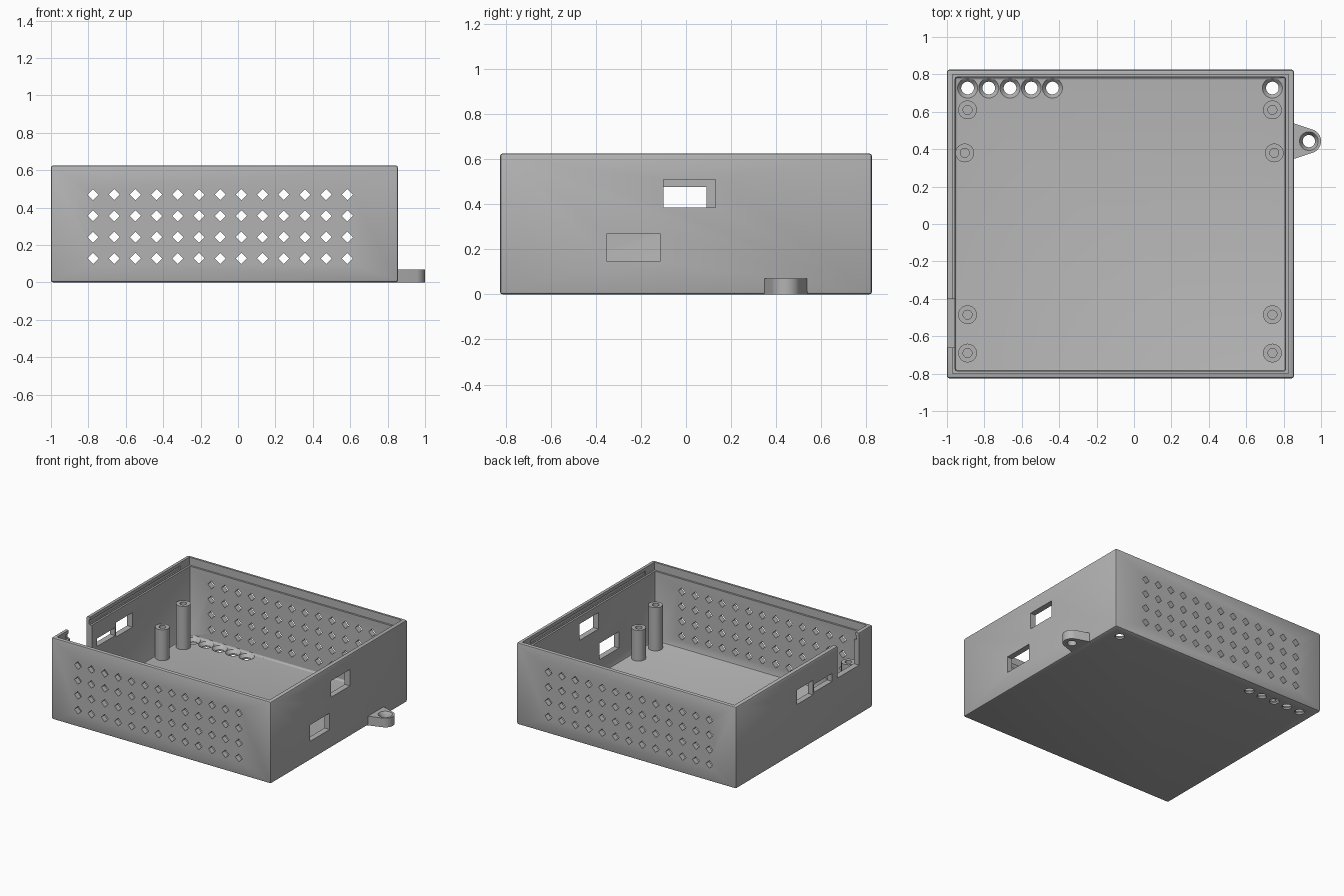
import bpy, bmesh, math
from mathutils import Matrix, Vector

if "Cube" in bpy.data.objects:
    bpy.data.objects.remove(bpy.data.objects["Cube"], do_unlink=True)

# Single grey plastic
grey = bpy.data.materials.new("grey_plastic")
grey.use_nodes = True
GREY = (0.45, 0.45, 0.45, 1)
grey.diffuse_color = GREY
grey.node_tree.nodes["Principled BSDF"].inputs["Base Color"].default_value = GREY

X0, X1, Y, TOP = -1.0, 0.855, 0.825, 0.625
FLOOR, LEDGE = 0.035, 0.565


def add_box(bm, x0, x1, y0, y1, z0, z1):
    m = Matrix.Translation(((x0 + x1) / 2, (y0 + y1) / 2, (z0 + z1) / 2))
    size = Matrix.Diagonal((x1 - x0, y1 - y0, z1 - z0, 1))
    return bmesh.ops.create_cube(bm, size=1, matrix=m @ size)["verts"]


def add_cone(bm, x, y, z0, z1, r0, r1, sides=32):
    m = Matrix.Translation((x, y, (z0 + z1) / 2))
    bmesh.ops.create_cone(bm, cap_ends=True, segments=sides, radius1=r0,
                          radius2=r1, depth=z1 - z0, matrix=m)


def finish(name, bm):
    bmesh.ops.recalc_face_normals(bm, faces=bm.faces)
    mesh = bpy.data.meshes.new(name)
    bm.to_mesh(mesh)
    bm.free()
    mesh.materials.append(grey)
    ob = bpy.data.objects.new(name, mesh)
    bpy.context.collection.objects.link(ob)
    return ob


def activate(ob):
    bpy.ops.object.select_all(action="DESELECT")
    ob.select_set(True)
    bpy.context.view_layer.objects.active = ob


def cut(ob, bm):
    """Subtract a temporary cutter from an object."""
    cutter = finish("cutter", bm)
    cutter.hide_render = True
    mod = ob.modifiers.new("cut", "BOOLEAN")
    mod.operation, mod.solver, mod.object = "DIFFERENCE", "EXACT", cutter
    activate(ob)
    bpy.ops.object.modifier_apply(modifier=mod.name)
    bpy.data.objects.remove(cutter, do_unlink=True)


def smooth(ob):
    activate(ob)
    bpy.ops.object.shade_smooth_by_angle(angle=math.radians(35))


# Case shell with softened outer edges
bm = bmesh.new()
add_box(bm, X0, X1, -Y, Y, 0, TOP)
bmesh.ops.bevel(bm, geom=bm.edges[:], offset=0.012, segments=2,
                profile=0.5, affect="EDGES")
case = finish("case_shell", bm)

# Main cavity with rounded inner corners
bm = bmesh.new()
add_box(bm, X0 + 0.044, X1 - 0.044, -Y + 0.04, Y - 0.04, FLOOR, 1)
bmesh.ops.bevel(bm, geom=bm.edges[:], offset=0.01, segments=2,
                profile=0.5, affect="EDGES")
cut(case, bm)

# Stepped rim for the lid
bm = bmesh.new()
add_box(bm, X0 + 0.03, X1 - 0.03, -Y + 0.026, Y - 0.026, LEDGE, 1)
cut(case, bm)

# Snap grooves in the side walls
bm = bmesh.new()
add_box(bm, X0 + 0.02, X1 - 0.02, -0.69, 0.69, LEDGE + 0.005, LEDGE + 0.035)
cut(case, bm)

# Side wall windows, slots and the cable notch
bm = bmesh.new()
add_box(bm, 0.75, 0.9, -0.1, 0.13, 0.385, 0.51)
add_box(bm, 0.75, 0.9, -0.35, -0.115, 0.145, 0.27)
add_box(bm, -1.1, -0.9, -0.105, 0.09, 0.365, 0.475)
add_box(bm, -1.1, -0.9, -0.335, -0.118, 0.38, 0.44)
add_box(bm, -1.1, -0.9, -0.66, -0.4, 0.38, 0.8)
cut(case, bm)

# Diamond vent grid through front and back
bm = bmesh.new()
for col in range(13):
    for row in range(4):
        verts = add_box(bm, -0.021, 0.021, -1, 1, -0.021, 0.021)
        place = (Matrix.Translation((-0.775 + col * 0.1133, 0, 0.128 + row * 0.1137))
                 @ Matrix.Rotation(math.pi / 4, 4, "Y"))
        bmesh.ops.transform(bm, matrix=place, verts=verts)
cut(case, bm)

# Countersunk floor holes along the back
holes = [-0.89 + i * 0.1135 for i in range(5)] + [0.74]
for z0, z1, r0, r1 in ((-0.1, 0.1, 0.034, 0.034), (0.012, FLOOR + 0.01, 0.034, 0.062)):
    bm = bmesh.new()
    for x in holes:
        add_cone(bm, x, 0.727, z0, z1, r0, r1)
    cut(case, bm)
smooth(case)

# Hollow mounting posts
posts = [(-0.89, 0.61, 0.365), (0.74, 0.61, 0.365),
         (-0.905, 0.38, 0.27), (0.75, 0.38, 0.27),
         (-0.89, -0.485, 0.27), (0.74, -0.485, 0.27),
         (-0.89, -0.69, 0.365), (0.74, -0.69, 0.365)]
for i, (x, y, top) in enumerate(posts):
    bm = bmesh.new()
    add_cone(bm, x, y, FLOOR - 0.005, top, 0.05, 0.05)
    post = finish(f"mounting_post_{i + 1}", bm)
    bm = bmesh.new()
    add_cone(bm, x, y, FLOOR + 0.02, 1, 0.024, 0.024)
    cut(post, bm)
    smooth(post)

# Screw lug: rounded tip blending into a wide base
cx, cy, r = 0.935, 0.443, 0.065
bm = bmesh.new()
arc = [math.radians(-70 + a * 140 / 20) for a in range(21)]
outline = [(0.845, cy - 0.098)] + [(cx + r * math.cos(a), cy + r * math.sin(a)) for a in arc]
outline.append((0.845, cy + 0.098))
base = bm.faces.new([bm.verts.new((x, y, 0)) for x, y in outline])
side = bmesh.ops.extrude_face_region(bm, geom=[base])["geom"]
bmesh.ops.translate(bm, vec=Vector((0, 0, 0.07)),
                    verts=[v for v in side if isinstance(v, bmesh.types.BMVert)])
lug = finish("screw_lug", bm)
for z0, z1, r0, r1 in ((-0.1, 0.2, 0.033, 0.033), (0.045, 0.08, 0.033, 0.057)):
    bm = bmesh.new()
    add_cone(bm, cx, cy, z0, z1, r0, r1)
    cut(lug, bm)
smooth(lug)
